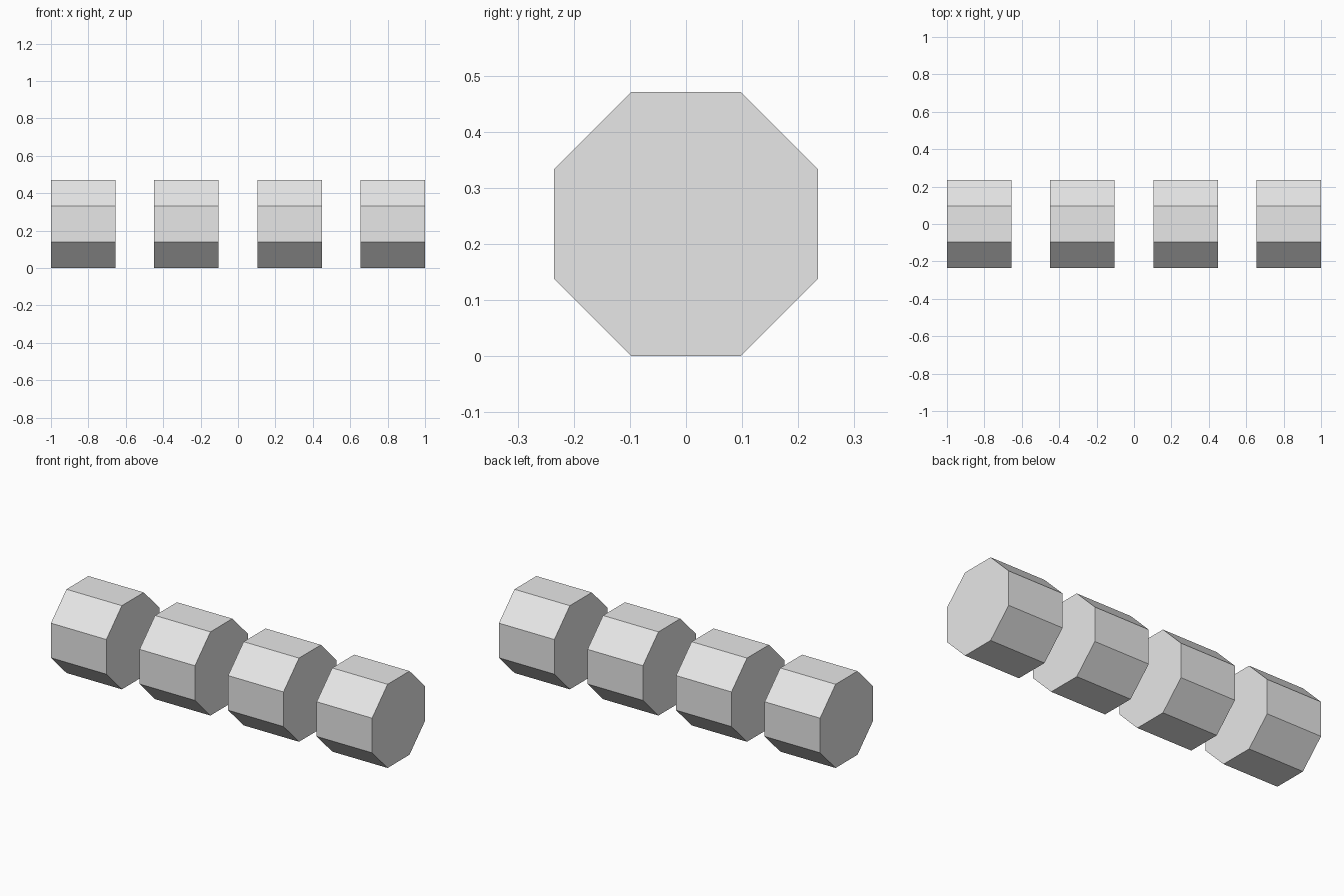
import bpy, math

if "Cube" in bpy.data.objects:
    bpy.data.objects.remove(bpy.data.objects["Cube"])

APOTHEM = 0.2355
LENGTH = 0.345
PITCH = (2 - LENGTH) / 3

grey = bpy.data.materials.new("light grey")
grey.diffuse_color = (0.8, 0.8, 0.8, 1)
grey.use_nodes = True
grey.node_tree.nodes["Principled BSDF"].inputs["Base Color"].default_value = grey.diffuse_color


def octagonal_drum(name, x):
    """Closed eight-sided prism lying along x with a flat side down."""
    bpy.ops.mesh.primitive_cylinder_add(
        vertices=8, radius=APOTHEM / math.cos(math.pi / 8), depth=LENGTH)
    ob = bpy.context.object
    ob.name = name
    # turn flats to the axes, then lay the drum along x
    ob.rotation_euler = (0, math.pi / 2, 0)
    for v in ob.data.vertices:
        a = math.atan2(v.co.y, v.co.x) + math.pi / 8
        r = math.hypot(v.co.x, v.co.y)
        v.co.x, v.co.y = r * math.cos(a), r * math.sin(a)
    ob.location = (x, 0, APOTHEM)
    ob.data.materials.append(grey)


# row of four evenly spaced drums
for i in range(4):
    octagonal_drum(f"drum_{i + 1}", (i - 1.5) * PITCH)
